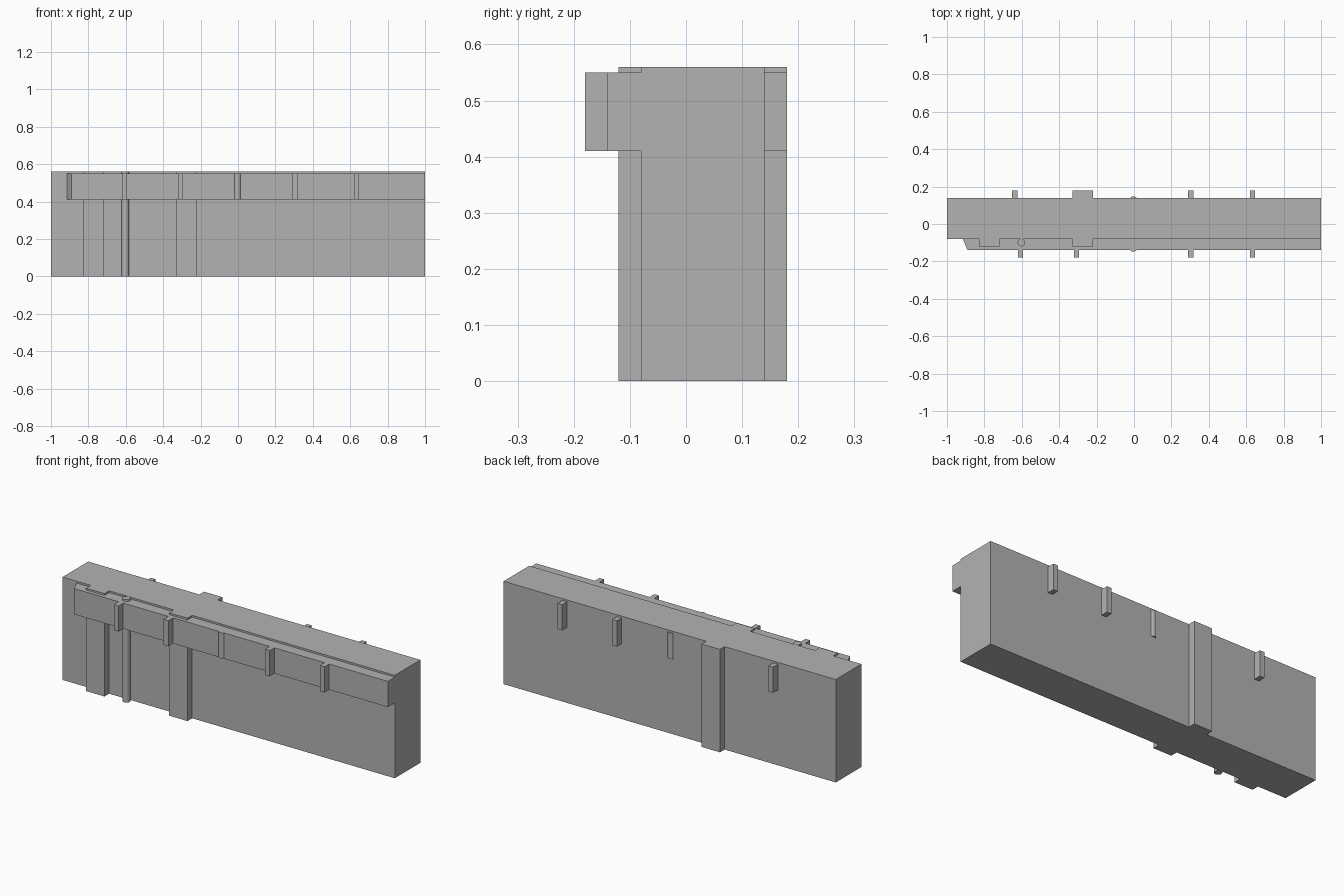
import bpy, bmesh
from math import cos, sin, tau

cube = bpy.data.objects.get("Cube")
if cube:
    bpy.data.objects.remove(cube, do_unlink=True)

GREY = (0.45, 0.45, 0.45, 1)
grey = bpy.data.materials.new("plain_grey")
grey.use_nodes = True
grey.diffuse_color = GREY
grey.node_tree.nodes["Principled BSDF"].inputs["Base Color"].default_value = GREY

WALL_TOP = 0.56
BAND = (0.41, 0.55)


def prism(name, outline, bottom, top):
    """Extrude a plan outline between two heights."""
    bm = bmesh.new()
    face = bm.faces.new([bm.verts.new((x, y, bottom)) for x, y in outline])
    up = bmesh.ops.extrude_face_region(bm, geom=[face])["geom"]
    bmesh.ops.translate(bm, vec=(0, 0, top - bottom),
                        verts=[v for v in up if isinstance(v, bmesh.types.BMVert)])
    bmesh.ops.recalc_face_normals(bm, faces=bm.faces)
    mesh = bpy.data.meshes.new(name)
    bm.to_mesh(mesh)
    bm.free()
    mesh.materials.append(grey)
    obj = bpy.data.objects.new(name, mesh)
    bpy.context.collection.objects.link(obj)
    return obj


def box(name, x0, x1, y0, y1, bottom, top):
    return prism(name, [(x0, y0), (x1, y0), (x1, y1), (x0, y1)], bottom, top)


def cylinder(name, x, y, radius, bottom, top, sides=24):
    ring = [(x + radius * cos(tau * i / sides), y + radius * sin(tau * i / sides))
            for i in range(sides)]
    obj = prism(name, ring, bottom, top)
    bpy.ops.object.select_all(action="DESELECT")
    obj.select_set(True)
    bpy.context.view_layer.objects.active = obj
    bpy.ops.object.shade_smooth_by_angle()


# Main wall
box("wall", -1, 1, -0.08, 0.14, 0, WALL_TOP)

# Overhanging band with a slanted end
prism("front_band", [(-0.915, -0.08), (-0.89, -0.14), (1, -0.14), (1, -0.08)], *BAND)

# Full-height pillars
box("front_pillar_outer", -0.83, -0.72, -0.12, -0.08, 0, WALL_TOP)
box("front_pillar_inner", -0.33, -0.22, -0.12, -0.08, 0, WALL_TOP)
box("back_pillar", -0.33, -0.22, 0.14, 0.18, 0, WALL_TOP)

# Round downpipe
cylinder("downpipe", -0.602, -0.1, 0.02, 0, WALL_TOP)

# Square fins along the upper band, front and back
for i, x in enumerate((-0.607, -0.307, 0.303, 0.633)):
    box(f"front_fin_{i + 1}", x - 0.014, x + 0.014, -0.18, -0.14, *BAND)
for i, x in enumerate((-0.637, 0.303, 0.633)):
    box(f"back_fin_{i + 1}", x - 0.014, x + 0.014, 0.14, 0.18, *BAND)

# Half-sunk round ribs at the middle
for name, side in (("front_rib", -1), ("back_rib", 1)):
    cylinder(name, -0.003, side * 0.128, 0.02, *BAND)
